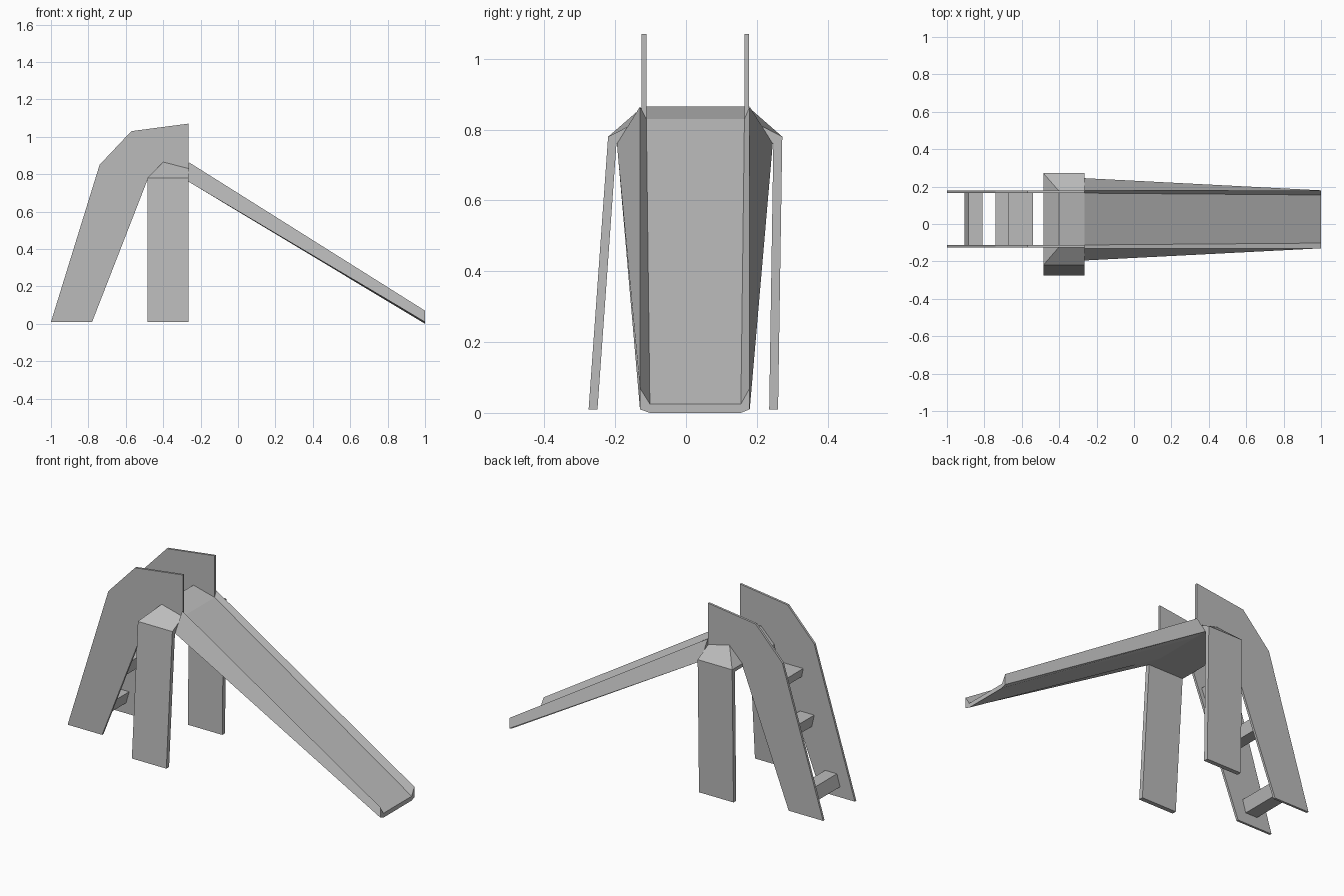
import bpy
import bmesh

cube = bpy.data.objects.get("Cube")
if cube:
    bpy.data.objects.remove(cube, do_unlink=True)

grey = bpy.data.materials.new("plain grey")
grey.use_nodes = True
colour = (0.5, 0.5, 0.5, 1)
grey.diffuse_color = colour
grey.node_tree.nodes["Principled BSDF"].inputs["Base Color"].default_value = colour


def loft(name, sections):
    """Skin closed sections of equal length and cap both ends."""
    bm = bmesh.new()
    rings = [[bm.verts.new(p) for p in s] for s in sections]
    for a, b in zip(rings, rings[1:]):
        for i in range(len(a)):
            j = (i + 1) % len(a)
            bm.faces.new((a[i], a[j], b[j], b[i]))
    bm.faces.new(rings[0])
    bm.faces.new(rings[-1])
    bmesh.ops.recalc_face_normals(bm, faces=bm.faces)
    mesh = bpy.data.meshes.new(name)
    bm.to_mesh(mesh)
    bm.free()
    mesh.materials.append(grey)
    obj = bpy.data.objects.new(name, mesh)
    bpy.context.collection.objects.link(obj)
    return obj


def extrude_y(name, profile, y0, y1):
    """Extrude an (x, z) profile along y."""
    return loft(name, [[(x, y, z) for x, z in profile] for y in (y0, y1)])


def rect(x0, x1, y0, y1, z):
    return [(x0, y0, z), (x1, y0, z), (x1, y1, z), (x0, y1, z)]


# Ladder side panels with raised guard rails
panel = [(-1, 0.01), (-0.74, 0.85), (-0.57, 1.03), (-0.265, 1.07),
         (-0.265, 0.83), (-0.40, 0.865), (-0.48, 0.78), (-0.78, 0.01)]
extrude_y("right_side_panel", panel, -0.125, -0.112)
extrude_y("left_side_panel", panel, 0.165, 0.178)

# Ladder steps
steps = {
    "lower_step": [(-0.905, 0.07), (-0.885, 0.14), (-0.81, 0.14), (-0.83, 0.07)],
    "middle_step": [(-0.725, 0.37), (-0.74, 0.44), (-0.65, 0.44), (-0.66, 0.37)],
    "upper_step": [(-0.66, 0.64), (-0.67, 0.69), (-0.54, 0.69), (-0.56, 0.64)],
}
for name, profile in steps.items():
    extrude_y(name, profile, -0.115, 0.168)

# Hipped platform, its top sloping towards the chute
top = [(-0.40, -0.122, 0.865), (-0.265, -0.122, 0.83),
       (-0.265, 0.175, 0.83), (-0.40, 0.175, 0.865)]
loft("platform", [rect(-0.485, -0.265, -0.195, 0.245, 0.76),
                  rect(-0.485, -0.265, -0.22, 0.272, 0.78), top])

# Splayed support legs
x0, x1 = -0.485, -0.265
loft("right_leg", [rect(x0, x1, -0.275, -0.25, 0.01),
                   rect(x0, x1, -0.22, -0.195, 0.78)])
loft("left_leg", [rect(x0, x1, 0.235, 0.26, 0.01),
                  rect(x0, x1, 0.247, 0.272, 0.78)])

# Tapering chute with flared sides
upper = [(-0.195, 0.76), (-0.13, 0.865), (-0.112, 0.83), (0.165, 0.83),
         (0.18, 0.865), (0.245, 0.76), (0.165, 0.76), (-0.112, 0.76)]
lower = [(-0.13, 0.01), (-0.13, 0.07), (-0.102, 0.025), (0.155, 0.025),
         (0.18, 0.07), (0.18, 0.01), (0.155, 0.0), (-0.102, 0.0)]
loft("chute", [[(x, y, z) for y, z in ring]
               for x, ring in ((-0.265, upper), (1, lower))])
